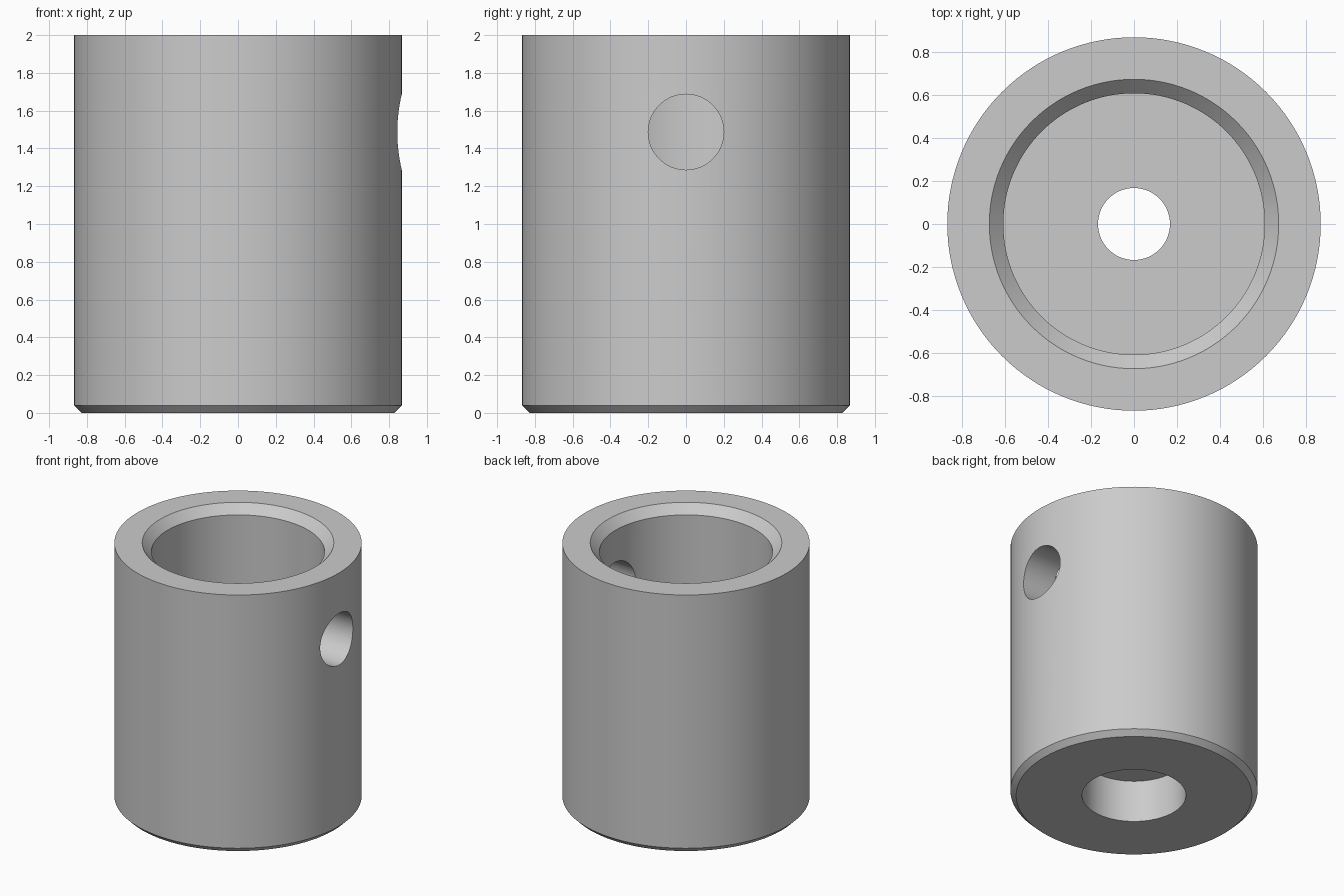
import bpy
import bmesh
import math
from mathutils import Matrix

SEGMENTS = 128

default_cube = bpy.data.objects.get("Cube")
if default_cube:
    bpy.data.objects.remove(default_cube, do_unlink=True)

grey = bpy.data.materials.new("plain grey")
grey.use_nodes = True
grey.diffuse_color = (0.6, 0.6, 0.6, 1)
grey.node_tree.nodes["Principled BSDF"].inputs["Base Color"].default_value = (0.6, 0.6, 0.6, 1)


def add_object(name, bm):
    bmesh.ops.recalc_face_normals(bm, faces=bm.faces)
    mesh = bpy.data.meshes.new(name)
    bm.to_mesh(mesh)
    bm.free()
    mesh.materials.append(grey)
    obj = bpy.data.objects.new(name, mesh)
    bpy.context.collection.objects.link(obj)
    return obj


def lathe(name, profile):
    """Revolve a closed (radius, height) profile about the z axis."""
    bm = bmesh.new()
    rings = []
    for radius, height in profile:
        angles = [math.tau * i / SEGMENTS for i in range(SEGMENTS)]
        rings.append([bm.verts.new((radius * math.cos(a), radius * math.sin(a), height))
                      for a in angles])
    for k, ring in enumerate(rings):
        above = rings[(k + 1) % len(rings)]
        for i in range(SEGMENTS):
            j = (i + 1) % SEGMENTS
            bm.faces.new((ring[i], ring[j], above[j], above[i]))
    return add_object(name, bm)


# Cup: chamfered foot, bevelled mouth, floor with a stepped screw hole
sleeve = lathe("sleeve", [
    (0.364, 0), (0.827, 0), (0.867, 0.04), (0.867, 2.0),
    (0.672, 2.0), (0.607, 1.933), (0.607, 0.667),
    (0.167, 0.667), (0.167, 0.325), (0.364, 0.325),
])

# Round hole through the left wall only
bm = bmesh.new()
bmesh.ops.create_cone(bm, cap_ends=True, segments=64, radius1=0.2, radius2=0.2, depth=0.8,
                      matrix=Matrix.Translation((0.75, 0, 1.487))
                      @ Matrix.Rotation(math.pi / 2, 4, "Y"))
cutter = add_object("side_hole_cutter", bm)
cutter.hide_render = True

cut = sleeve.modifiers.new("side hole", "BOOLEAN")
cut.operation = "DIFFERENCE"
cut.solver = "EXACT"
cut.object = cutter

bpy.ops.object.select_all(action="DESELECT")
sleeve.select_set(True)
bpy.context.view_layer.objects.active = sleeve
bpy.ops.object.modifier_apply(modifier=cut.name)
bpy.data.objects.remove(cutter, do_unlink=True)
bpy.ops.object.shade_smooth_by_angle(angle=math.radians(25))
